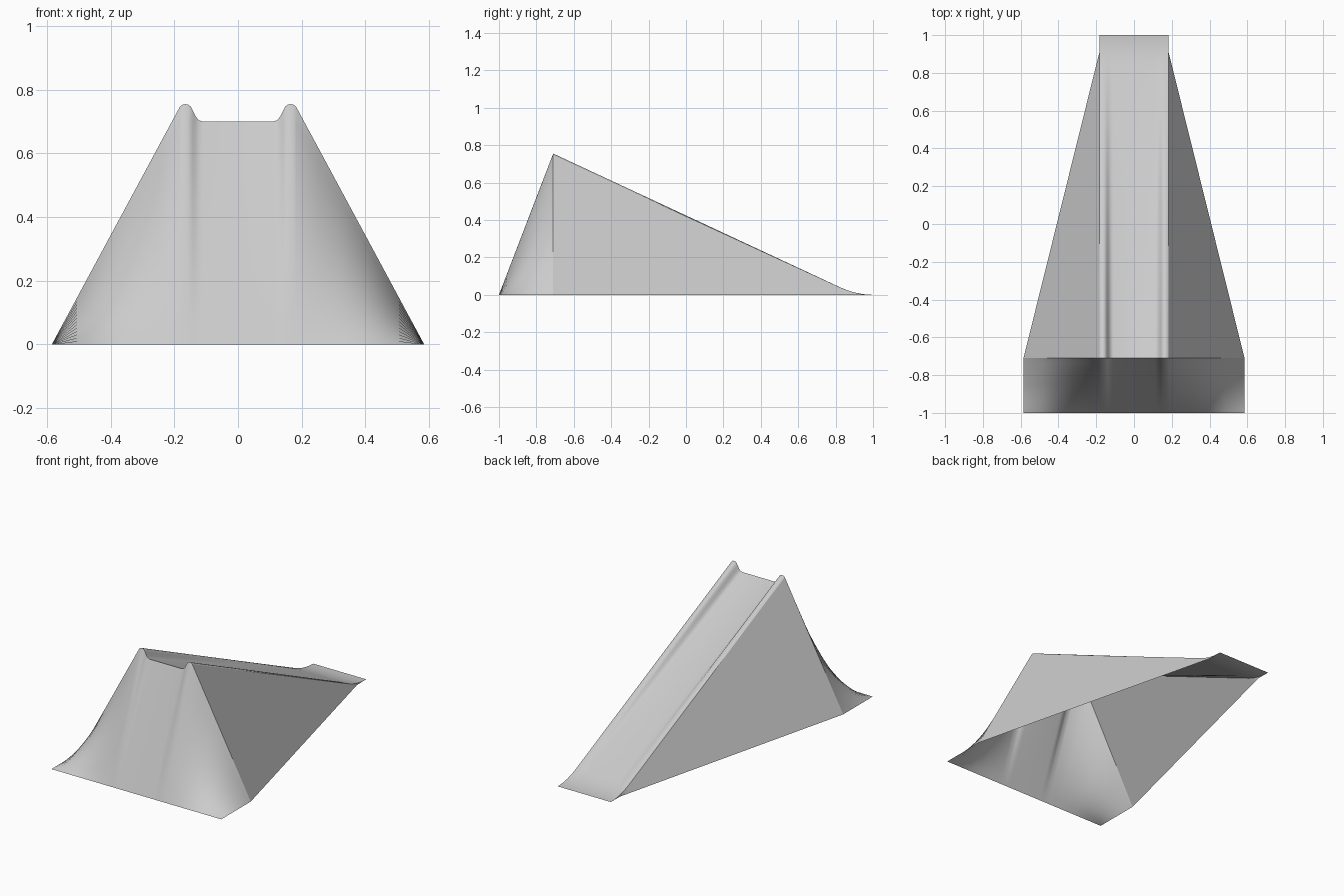
import bpy
import bmesh

cube = bpy.data.objects.get("Cube")
if cube:
    bpy.data.objects.remove(cube)

grey = bpy.data.materials.new("light grey")
grey.use_nodes = True
colour = (0.6, 0.6, 0.6, 1)
grey.diffuse_color = colour
grey.node_tree.nodes["Principled BSDF"].inputs["Base Color"].default_value = colour

CREST, TOE, END = -0.71, 0.91, 1.0      # y of the top edge, wall toe and ramp end
EDGE, EDGE_Z, BASE = 0.183, 0.746, 0.585  # ramp half width, its height, base half width
FLARE = 2 * TOE - END                   # y where the ramp starts to level out


def grid_surface(name, rows):
    """Skin rows of points into one open sheet."""
    bm = bmesh.new()
    verts = [[bm.verts.new(p) for p in row] for row in rows]
    for a, b in zip(verts, verts[1:]):
        for j in range(len(a) - 1):
            bm.faces.new((a[j], a[j + 1], b[j + 1], b[j]))
    bmesh.ops.remove_doubles(bm, verts=bm.verts, dist=1e-5)
    mesh = bpy.data.meshes.new(name)
    bm.to_mesh(mesh)
    bm.free()
    mesh.materials.append(grey)
    obj = bpy.data.objects.new(name, mesh)
    bpy.context.collection.objects.link(obj)
    bpy.ops.object.select_all(action="DESELECT")
    obj.select_set(True)
    bpy.context.view_layer.objects.active = obj
    bpy.ops.object.shade_smooth_by_angle(angle=0.5)
    return obj


def mirrored(half):
    return [(-x, z) for x, z in reversed(half)] + half


def fall(y):
    """Ramp height fraction: straight slope, then a soft run-out."""
    if y <= FLARE:
        return (TOE - y) / (TOE - CREST)
    start = (TOE - FLARE) / (TOE - CREST)
    return start * ((END - y) / (END - FLARE)) ** 2


# Crest profile: flat bed with a rounded rail on each side
rail = [(0.11, 0.70), (0.122, 0.704), (0.132, 0.715), (0.141, 0.733),
        (0.149, 0.748), (0.157, 0.754), (0.166, 0.755), (0.175, 0.753),
        (EDGE, EDGE_Z)]
flank = [(EDGE + (BASE - EDGE) * t, EDGE_Z * (1 - t))
         for t in (0.17, 0.34, 0.51, 0.75, 1)]

stations = [CREST + (FLARE - CREST) * i / 8 for i in range(8)]
stations += [FLARE + (END - FLARE) * i / 8 for i in range(9)]

# Ramp bed with rails that fade towards the foot
grid_surface("ramp", [[(x, y, z * fall(y)) for x, z in mirrored(rail)]
                      for y in stations])

# Front face, flaring from the crest profile to a straight foot
steps = 14
grid_surface("front_face", [
    [(x, -1 + (1 + CREST) * i / steps, z * i / steps)
     for x, z in mirrored(rail + flank)] for i in range(steps + 1)])

# Sloping side walls, open underneath
for name, side in (("left_wall", 1), ("right_wall", -1)):
    rows = []
    for y in stations:
        spread = max(0, (TOE - y) / (TOE - CREST))
        foot = EDGE + (BASE - EDGE) * spread
        row = [(side * EDGE, y, EDGE_Z * fall(y)), (side * foot, y, 0)]
        rows.append(row[::side])
    grid_surface(name, rows)
